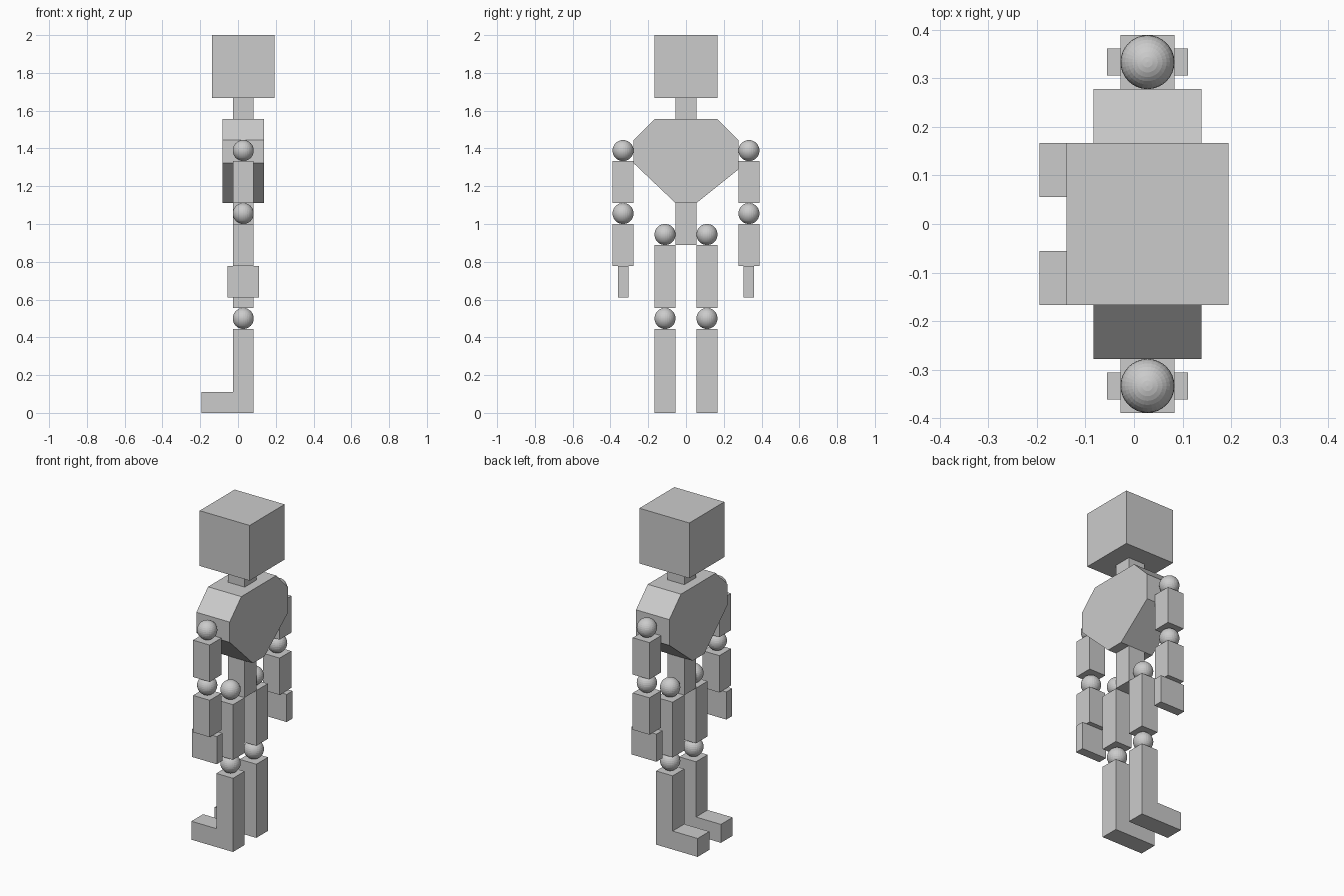
import bpy, bmesh
from mathutils import Vector

if "Cube" in bpy.data.objects:
    bpy.data.objects.remove(bpy.data.objects["Cube"])

U = 1 / 18      # modelling grid unit
CX = 0.5 * U    # body axis, offset because the feet point to -x


def make_object(name, bm):
    bmesh.ops.recalc_face_normals(bm, faces=bm.faces)
    mesh = bpy.data.meshes.new(name)
    bm.to_mesh(mesh)
    bm.free()
    obj = bpy.data.objects.new(name, mesh)
    bpy.context.collection.objects.link(obj)
    return obj


def box(name, y, z0, z1, width, depth):
    """Box centred on the body axis; all sizes in grid units."""
    bm = bmesh.new()
    bmesh.ops.create_cube(bm, size=1)
    bmesh.ops.scale(bm, vec=Vector((depth, width, z1 - z0)) * U, verts=bm.verts)
    bmesh.ops.translate(bm, vec=(CX, y * U, (z0 + z1) / 2 * U), verts=bm.verts)
    return make_object(name, bm)


def ball(name, y, z):
    bm = bmesh.new()
    bmesh.ops.create_uvsphere(bm, u_segments=32, v_segments=16, radius=U)
    bmesh.ops.translate(bm, vec=(CX, y * U, z * U), verts=bm.verts)
    return make_object(name, bm)


def extrude(name, points, offset):
    """Close a 3D outline (grid units) and extrude it by offset."""
    bm = bmesh.new()
    face = bm.faces.new([bm.verts.new(Vector(p) * U) for p in points])
    ret = bmesh.ops.extrude_face_region(bm, geom=[face], use_keep_orig=True)
    verts = [v for v in ret["geom"] if isinstance(v, bmesh.types.BMVert)]
    bmesh.ops.translate(bm, vec=Vector(offset) * U, verts=verts)
    return make_object(name, bm)


# Head, neck and spine
box("head", 0, 30, 36, 6, 6)
box("neck", 0, 28, 30, 2, 2)
box("spine", 0, 16, 20, 2, 2)

# Chest: bevelled shoulders tapering to the waist
outline = [(-3, 28), (3, 28), (5, 26), (5, 23.2), (1, 20),
           (-1, 20), (-5, 23.8), (-5, 26)]
extrude("chest", [(-1.5, y, z) for y, z in outline], (4, 0, 0))

for side, s in (("right", -1), ("left", 1)):
    # Arm
    ball(side + "_shoulder", s * 6, 25)
    box(side + "_upper_arm", s * 6, 20, 24, 2, 2)
    ball(side + "_elbow", s * 6, 19)
    box(side + "_forearm", s * 6, 14, 18, 2, 2)
    box(side + "_hand", s * 6, 11, 14, 1, 3)
    # Leg
    ball(side + "_hip", s * 2, 17)
    box(side + "_thigh", s * 2, 10, 16, 2, 2)
    ball(side + "_knee", s * 2, 9)
    # Shin and foot as one L-shaped profile
    profile = [(-3.5, 0), (1.5, 0), (1.5, 8), (-0.5, 8), (-0.5, 2), (-3.5, 2)]
    extrude(side + "_shin_and_foot", [(x, s * 2 - 1, z) for x, z in profile], (0, 2, 0))
